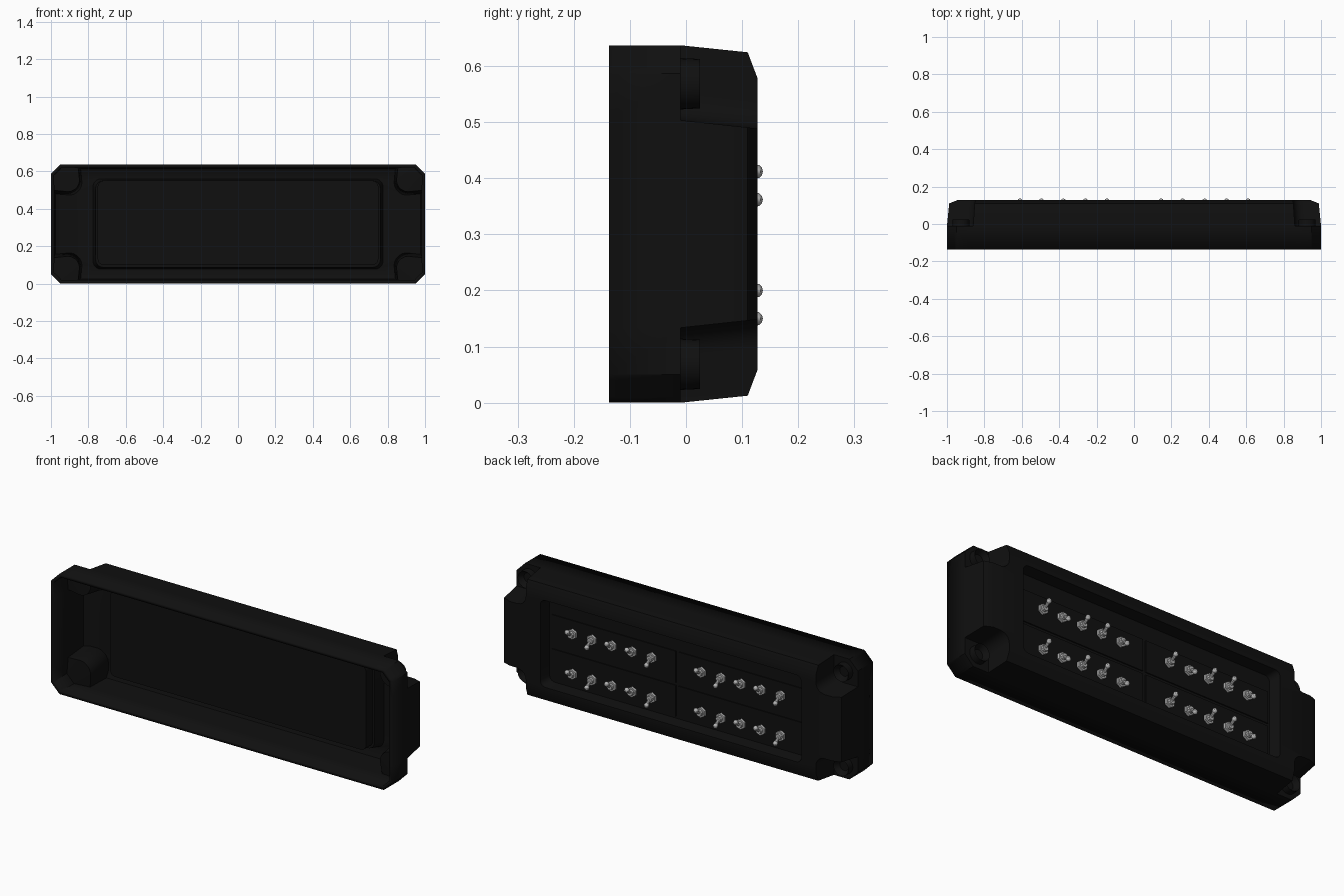
import bpy, bmesh, math
from mathutils import Vector, Matrix

cube = bpy.data.objects.get("Cube")
if cube:
    bpy.data.objects.remove(cube, do_unlink=True)

MID = 0.3185      # half height of the case
FRONT = -0.137    # open rim
LEDGE = -0.01     # floor of the corner notches
PANEL = 0.07      # floor of the rear recess


def material(name, rgb, rough):
    m = bpy.data.materials.new(name)
    m.use_nodes = True
    m.diffuse_color = (*rgb, 1)
    bsdf = m.node_tree.nodes["Principled BSDF"]
    bsdf.inputs["Base Color"].default_value = (*rgb, 1)
    bsdf.inputs["Roughness"].default_value = rough
    return m


black = material("black plastic", (0.005, 0.005, 0.005), 0.6)
metal = material("switch metal", (0.45, 0.45, 0.45), 0.5)


def finish(name, bm, mat, angle=35):
    mesh = bpy.data.meshes.new(name)
    bm.to_mesh(mesh)
    bm.free()
    mesh.materials.append(mat)
    mesh.shade_smooth()
    mesh.set_sharp_from_angle(angle=math.radians(angle))
    ob = bpy.data.objects.new(name, mesh)
    bpy.context.collection.objects.link(ob)
    return ob


def arc(cx, cz, r, start, end, n=6):
    angles = [math.radians(start + (end - start) * i / (n - 1)) for i in range(n)]
    return [(cx + r * math.cos(t), cz + r * math.sin(t)) for t in angles]


# Corner outlines, all with the same point count so they can be lofted
def chamfer_corner(w, h, a, b, c=0.05):
    slope = [(w - c * i / 5, h - c + c * i / 5) for i in range(6)]
    return [(w, a)] + slope + [(b, h)]


def notch_corner(w, h, a, b, r=0.05):
    return [(w, a)] + arc(b + r, a + r, r, 270, 180) + [(b, h)]


def round_corner(w, h, r=0.03):
    return [(w, h - 0.08)] + arc(w - r, h - r, r, 0, 90) + [(w - 0.07, h)]


def ring(bm, corner, y):
    pts = corner + [(-x, z) for x, z in reversed(corner)]
    pts += [(-x, -z) for x, z in pts]
    return [bm.verts.new((x, y, z + MID)) for x, z in pts]


def rod(bm, p, q, r1, r2, sides):
    p, q = Vector(p), Vector(q)
    d = q - p
    place = Matrix.Translation((p + q) / 2) @ d.to_track_quat('Z', 'Y').to_matrix().to_4x4()
    return bmesh.ops.create_cone(bm, cap_ends=True, segments=sides, radius1=r1,
                                 radius2=r2, depth=d.length, matrix=place)["verts"]


def box(name, x, y, z, mat, bevel=0.0):
    bm = bmesh.new()
    spans = (x, y, z)
    place = Matrix.Translation([sum(s) / 2 for s in spans]) @ Matrix.Diagonal(
        [s[1] - s[0] for s in spans] + [1])
    bmesh.ops.create_cube(bm, size=1, matrix=place)
    if bevel:
        edges = [e for e in bm.edges
                 if abs(e.verts[0].co.y - e.verts[1].co.y) > 0.001]
        bmesh.ops.bevel(bm, geom=edges, offset=bevel, segments=4,
                        profile=0.5, affect='EDGES')
    return finish(name, bm, mat)


# Case: hollow shell lofted from the open rim to the recessed rear panel
bm = bmesh.new()
rim = chamfer_corner(1, MID, 0.185, 0.86)
rings = [
    ring(bm, rim, FRONT),
    ring(bm, rim, LEDGE),
    ring(bm, notch_corner(1, MID, 0.185, 0.86), LEDGE),
    ring(bm, notch_corner(0.988, 0.306, 0.172, 0.852), 0.11),
    ring(bm, notch_corner(0.945, 0.261, 0.17, 0.85), 0.127),
    ring(bm, round_corner(0.765, 0.23), 0.127),
    ring(bm, round_corner(0.75, 0.22), PANEL),
]
for lower, upper in zip(rings, rings[1:]):
    n = len(lower)
    for i in range(n):
        j = (i + 1) % n
        bm.faces.new((lower[i], lower[j], upper[j], upper[i]))
panel_face = bm.faces.new(rings[-1])
bmesh.ops.remove_doubles(bm, verts=bm.verts[:], dist=0.0001)
bmesh.ops.recalc_face_normals(bm, faces=bm.faces[:])
bm.normal_update()
if panel_face.normal.y < 0:
    bmesh.ops.reverse_faces(bm, faces=bm.faces[:])
case = finish("case_shell", bm, black)
solid = case.modifiers.new("wall", 'SOLIDIFY')
solid.thickness = 0.018
solid.offset = -1

# Block behind the panel, seen inside the case
box("panel_backing", (-0.75, 0.75), (0.0, 0.06), (0.1, 0.55), black, 0.03)

# Four switch plates with narrow gaps between them
for side, (x0, x1) in {"right": (-0.735, -0.008), "left": (0.008, 0.735)}.items():
    for level, (z0, z1) in {"lower": (0.11, 0.274), "upper": (0.288, 0.455)}.items():
        box(f"{level}_{side}_plate", (x0, x1), (PANEL - 0.004, PANEL + 0.005),
            (z0, z1), black)

# Hollow screw bosses standing in the corner notches
for side, sx in (("left", 1), ("right", -1)):
    for level, sz in (("upper", 1), ("lower", -1)):
        bm = bmesh.new()
        x, z = sx * 0.925, MID + sz * 0.25
        rod(bm, (x, LEDGE - 0.005, z), (x, 0.025, z), 0.046, 0.044, 24)
        bm.normal_update()
        cap = max(bm.faces, key=lambda f: f.calc_center_median().y)
        bmesh.ops.inset_region(bm, faces=[cap], thickness=0.018)
        bmesh.ops.translate(bm, verts=cap.verts[:], vec=(0, -0.028, 0))
        finish(f"{level}_{side}_screw_boss", bm, black)

# Toggle switches: hex nut, bushing and a tilted lever with a rounded tip
TILT = {0.61: 1, 0.495: -1, 0.378: 1, 0.26: 1, 0.145: -1,
        -0.145: 1, -0.26: -1, -0.378: 1, -0.495: 1, -0.61: -1}
for row, z in (("upper", 0.387), ("lower", 0.175)):
    for number, (x, tilt) in enumerate(TILT.items(), 1):
        bm = bmesh.new()
        tip = Vector((x, 0.124, z + tilt * 0.025))
        rod(bm, (x, PANEL, z), (x, 0.088, z), 0.027, 0.027, 6)
        rod(bm, (x, 0.085, z), (x, 0.102, z), 0.017, 0.015, 10)
        rod(bm, (x, 0.095, z), tip, 0.006, 0.01, 8)
        bmesh.ops.create_uvsphere(bm, u_segments=8, v_segments=6, radius=0.013,
                                  matrix=Matrix.Translation(tip))
        finish(f"{row}_toggle_{number}", bm, metal)
